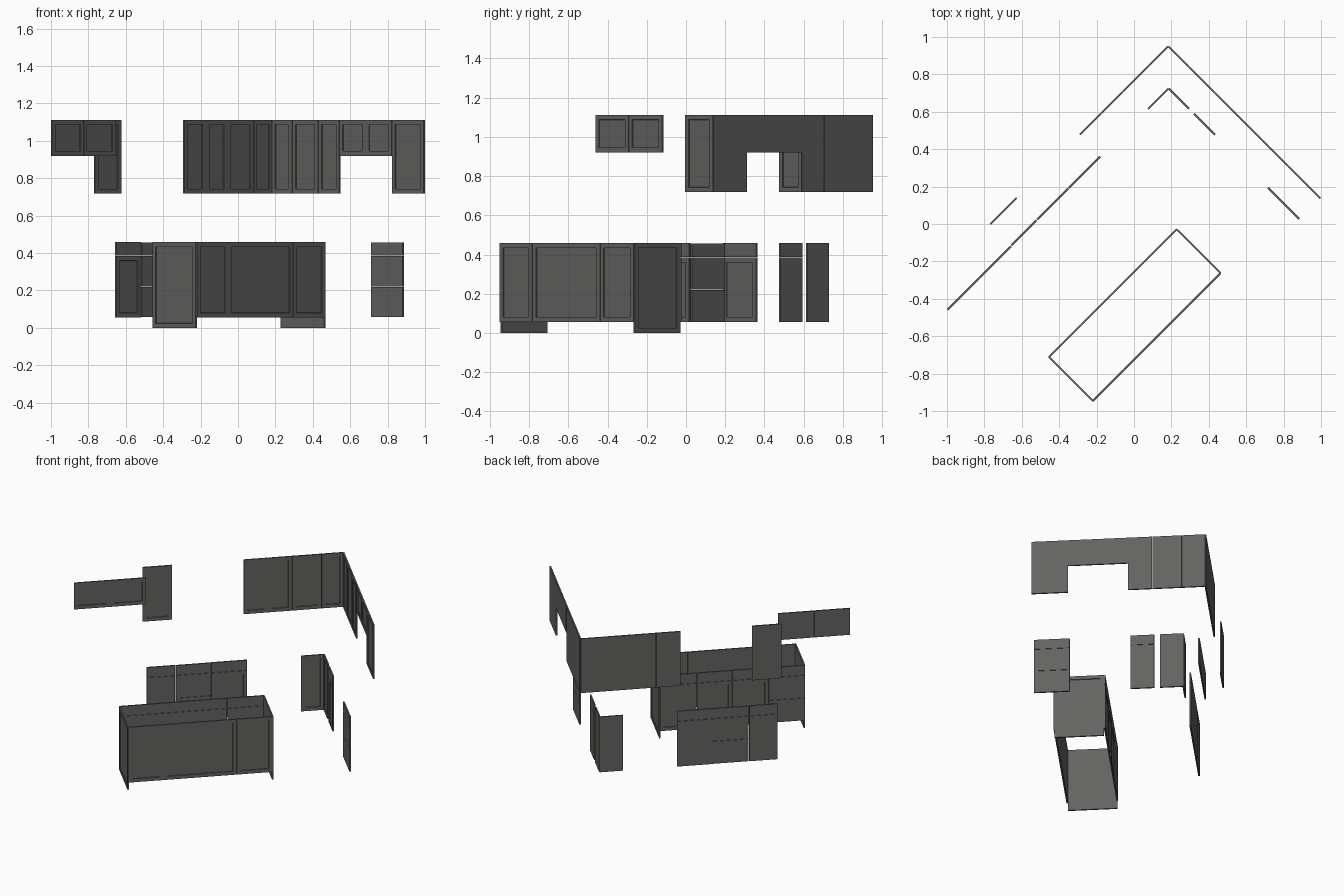
import bpy, bmesh, math
from mathutils import Matrix, Vector

if "Cube" in bpy.data.objects:
    bpy.data.objects.remove(bpy.data.objects["Cube"])

THICK, RAIL, DEPTH, GAP = 0.01, 0.035, 0.006, 0.002

paint = bpy.data.materials.new("dark_paint")
paint.diffuse_color = (0.125, 0.125, 0.122, 1)
paint.use_nodes = True
paint.node_tree.nodes["Principled BSDF"].inputs["Base Color"].default_value = paint.diffuse_color


def panel(name, x0, x1, z0, z1, slope, c, shaker=True):
    """Upright board on the plan line y = slope*x + c; faces right of x0 -> x1."""
    a = Vector((x0, slope * x0 + c, 0))
    b = Vector((x1, slope * x1 + c, 0))
    width = (b - a).length - GAP
    height = z1 - z0
    bm = bmesh.new()
    bmesh.ops.create_cube(bm, size=1, matrix=Matrix.Diagonal((width, THICK, height, 1)))
    if shaker:
        # recessed centre inside a raised frame
        bm.normal_update()
        front = [f for f in bm.faces if f.normal.y < -0.9]
        bmesh.ops.inset_individual(bm, faces=front, thickness=RAIL)
        bmesh.ops.inset_individual(bm, faces=front, thickness=0.0005, depth=-DEPTH)
    mesh = bpy.data.meshes.new(name)
    bm.to_mesh(mesh)
    bm.free()
    mesh.materials.append(paint)
    ob = bpy.data.objects.new(name, mesh)
    bpy.context.collection.objects.link(ob)
    mid = (a + b) / 2
    ob.location = (mid.x, mid.y, (z0 + z1) / 2)
    ob.rotation_euler.z = math.atan2(b.y - a.y, b.x - a.x)


def doors(name, xs, z0, z1, slope, c):
    for i, (p, q) in enumerate(zip(xs, xs[1:])):
        panel(f"{name}_{i + 1}", p, q, z0, z1, slope, c)


LOW, MID, SPLIT, TOP = 0.056, 0.22, 0.385, 0.458


def drawer_door(name, x0, x1, slope, c):
    panel(name + "_drawer", x0, x1, SPLIT + GAP / 2, TOP, slope, c, False)
    panel(name + "_door", x0, x1, LOW, SPLIT - GAP / 2, slope, c)


def drawer_stack(name, x0, x1, slope, c):
    levels = (LOW, MID, SPLIT, TOP)
    for i, (p, q) in enumerate(zip(levels, levels[1:])):
        panel(f"{name}_{i + 1}", x0, x1, p + GAP / 2, q - GAP / 2, slope, c, False)


# wall cabinets, left wall
UP, SHORT, UTOP = 0.718, 0.92, 1.112
doors("left_wall_door", (-0.29, -0.175, -0.06, 0.08, 0.183), UP, UTOP, 1, 0.767)
doors("left_end_wall_door", (-0.768, -0.627), UP, UTOP, 1, 0.767)
doors("fridge_top_door", (-0.998, -0.828, -0.657), SHORT, UTOP, 1, 0.539)

# wall cabinets, right wall
doors("right_wall_door", (0.183, 0.293, 0.432, 0.545), UP, UTOP, -1, 1.133)
doors("hood_top_door", (0.545, 0.685, 0.825), SHORT, UTOP, -1, 1.133)
doors("right_end_wall_door", (0.825, 0.997), UP, UTOP, -1, 1.133)

# base cabinets, left wall
drawer_door("left_base_a", -0.655, -0.521, 1, 0.541)
drawer_stack("left_base_drawer", -0.518, -0.35, 1, 0.541)
drawer_door("left_base_b", -0.35, -0.18, 1, 0.541)

# base cabinets, corner and right wall
doors("corner_base_door_left", (0.075, 0.185), LOW, TOP, 1, 0.54)
doors("corner_base_door_right", (0.185, 0.295), LOW, TOP, -1, 0.91)
drawer_door("right_base", 0.32, 0.433, -1, 0.91)
drawer_stack("right_base_drawer", 0.715, 0.884, -1, 0.91)

# island: decorative front, full-height ends, working back
doors("island_front_panel", (-0.222, -0.054, 0.292, 0.463), LOW, TOP, 1, -0.726)
doors("island_left_end", (-0.455, -0.222), 0, TOP, -1, -1.165)
doors("island_right_end", (0.464, 0.231), 0, TOP, -1, 0.2)
xs = (0.23, 0.055, -0.112, -0.285)
for i, (p, q) in enumerate(zip(xs, xs[1:])):
    drawer_door(f"island_back_{i + 1}", p, q, 1, -0.257)
drawer_stack("island_back_drawer", -0.285, -0.455, 1, -0.257)
